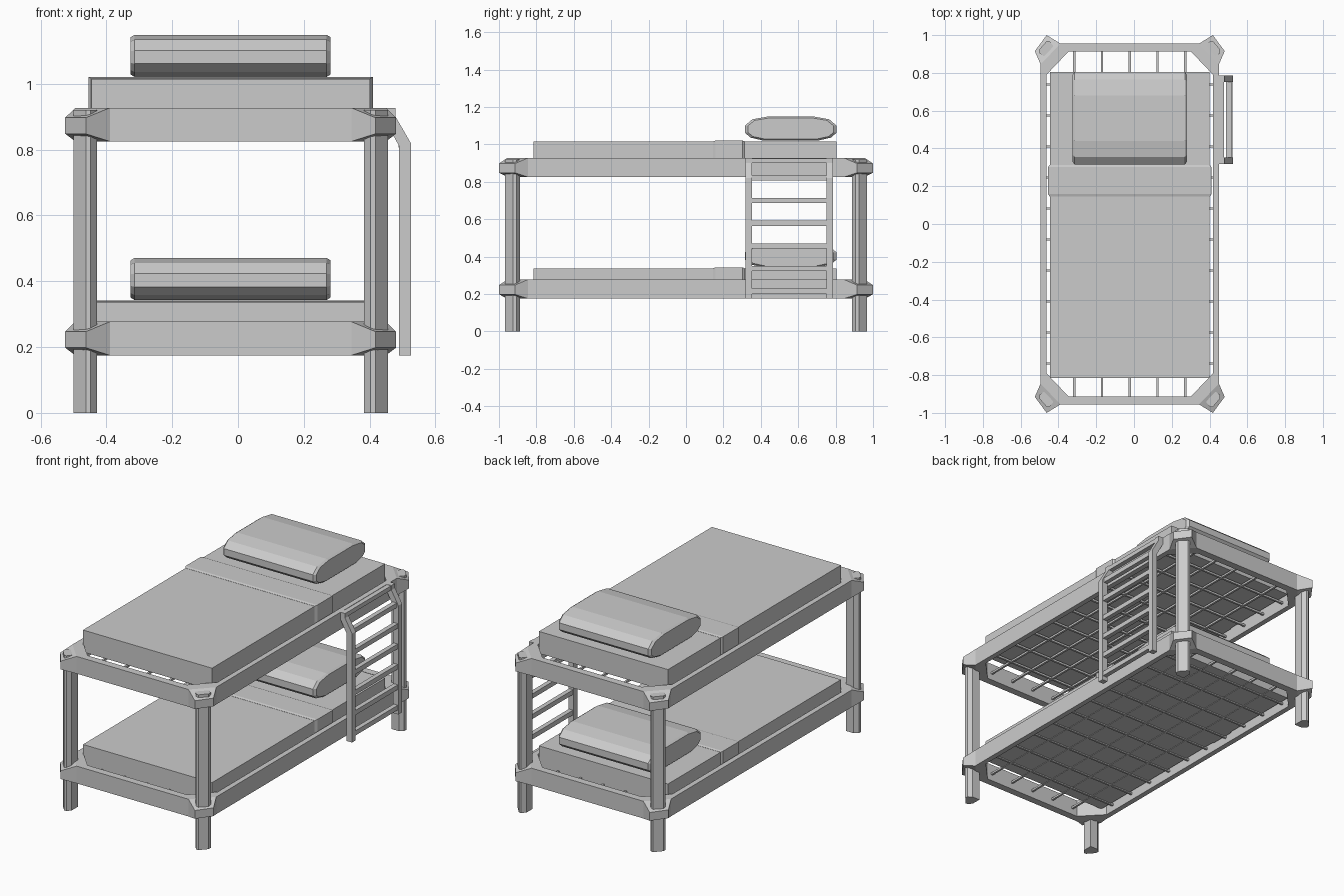
import bpy, bmesh
from mathutils import Vector

if "Cube" in bpy.data.objects:
    bpy.data.objects.remove(bpy.data.objects["Cube"])

CX = -0.0225  # centre line of the bed (ladder sticks out on +x)


def mesh_object(name, bm):
    bmesh.ops.recalc_face_normals(bm, faces=bm.faces)
    me = bpy.data.meshes.new(name)
    bm.to_mesh(me)
    bm.free()
    ob = bpy.data.objects.new(name, me)
    bpy.context.collection.objects.link(ob)
    return ob


def loft(bm, rings):
    """Skin closed rings of equal length and cap both ends."""
    vs = [[bm.verts.new(p) for p in r] for r in rings]
    n = len(vs[0])
    for a, b in zip(vs, vs[1:]):
        for i in range(n):
            bm.faces.new((a[i], a[(i + 1) % n], b[(i + 1) % n], b[i]))
    bm.faces.new(vs[0][::-1])
    bm.faces.new(vs[-1])


def box(bm, x0, x1, y0, y1, z0, z1):
    loft(bm, [[(x0, y0, z), (x1, y0, z), (x1, y1, z), (x0, y1, z)] for z in (z0, z1)])


def prism(bm, pts, z0, z1):
    loft(bm, [[(x, y, z) for x, y in pts] for z in (z0, z1)])


CORNERS = [(sx, sy) for sx in (-1, 1) for sy in (-1, 1)]

# Bed frames, corner brackets and wire bases
for level, dz in (("upper", 0.0), ("lower", -0.65)):
    z0, z1 = 0.825 + dz, 0.927 + dz
    bm = bmesh.new()
    for s in (-1, 1):
        xs = sorted((CX + s * 0.472, CX + s * 0.441))
        ys = sorted((s * 0.955, s * 0.912))
        box(bm, *xs, -0.845, 0.845, z0, z1)
        box(bm, CX - 0.367, CX + 0.367, *ys, z0, z1)
    mesh_object(level + "_frame_rails", bm)

    bm = bmesh.new()
    for sx, sy in CORNERS:
        def P(x, y, z):
            return (CX + sx * x, sy * y, z)
        # inner gusset
        prism(bm, [P(x, y, 0)[:2] for x, y in
                   ((0.472, 0.845), (0.367, 0.955), (0.325, 0.912), (0.441, 0.79))], z0, z1)
        # flared outer block
        inner = [P(0.472, 0.845, z0), P(0.367, 0.955, z0), P(0.367, 0.955, z1), P(0.472, 0.845, z1)]
        za, zb = z0 + 0.023, z1 - 0.03
        outer = [P(0.5025, 0.915, za), P(0.44, 1.0, za), P(0.44, 1.0, zb), P(0.5025, 0.915, zb)]
        loft(bm, [inner, outer])
    mesh_object(level + "_corner_brackets", bm)

    bm = bmesh.new()
    w, zw = 0.006, 0.868 + dz
    for i in range(5):
        x = CX + (i - 2) * 0.147
        box(bm, x - w, x + w, -0.915, 0.915, zw - w, zw + w)
    for i in range(10):
        y = (i - 4.5) * 0.164
        box(bm, CX - 0.445, CX + 0.445, y - w, y + w, zw - 0.004 - w, zw - 0.004 + w)
    mesh_object(level + "_wire_base", bm)

# Corner posts, chamfered on the outward edge
bm = bmesh.new()
for sx, sy in CORNERS:
    pts = [(0.406, 0.888), (0.455, 0.888), (0.478, 0.905), (0.478, 0.925), (0.44, 0.968), (0.425, 0.968), (0.406, 0.945)]
    prism(bm, [(CX + sx * x, sy * y) for x, y in pts], 0, 0.92)
mesh_object("corner_posts", bm)

# Mattresses, turned-down blanket folds and pillows
PROFILE = [(-0.15, 0.0), (0.15, 0.0), (0.215, 0.015), (0.244, 0.04), (0.244, 0.08),
           (0.205, 0.113), (0.12, 0.128), (-0.12, 0.128), (-0.205, 0.113), (-0.244, 0.08),
           (-0.244, 0.04), (-0.215, 0.015)]
for level, top, bottom in (("upper", 1.015, 0.885), ("lower", 0.337, 0.215)):
    bm = bmesh.new()
    box(bm, CX - 0.423, CX + 0.423, -0.815, 0.805, bottom, top)
    mesh_object(level + "_mattress", bm)

    bm = bmesh.new()
    rings = []
    for y, e in ((0.145, 0.0), (0.158, 0.008), (0.302, 0.008), (0.313, 0.0)):
        h = 0.424 + e
        rings.append([(CX - h, y, bottom + 0.002), (CX + h, y, bottom + 0.002),
                      (CX + h, y, top + 0.001 + e * 0.5), (CX - h, y, top + 0.001 + e * 0.5)])
    loft(bm, rings)
    mesh_object(level + "_blanket_fold", bm)

    bm = bmesh.new()
    rings = []
    for dx, s in ((-0.304, 0.88), (-0.292, 1.0), (0.292, 1.0), (0.304, 0.88)):
        rings.append([(CX + dx, 0.56 + y * (0.5 + s / 2), top + 0.07 + (z - 0.064) * s)
                      for y, z in PROFILE])
    loft(bm, rings)
    mesh_object(level + "_pillow", bm)

# Ladder: two bent stiles, rungs and a top bar hooked on the rail
bm = bmesh.new()
SIDE = [(0.49, 0.175), (0.525, 0.175), (0.525, 0.82), (0.479, 0.90), (0.479, 0.927),
        (0.445, 0.927), (0.445, 0.892), (0.49, 0.81)]
for y0 in (0.318, 0.752):
    loft(bm, [[(x, y, z) for x, z in SIDE] for y in (y0, y0 + 0.034)])
mesh_object("ladder_stiles", bm)

bm = bmesh.new()
for i in range(6):
    z = 0.82 - i * 0.121
    dx = -0.006 if i == 0 else 0
    box(bm, 0.494 + dx, 0.521 + dx, 0.345, 0.76, z - 0.014, z + 0.014)
box(bm, 0.447, 0.477, 0.345, 0.76, 0.90, 0.925)
mesh_object("ladder_rungs", bm)
